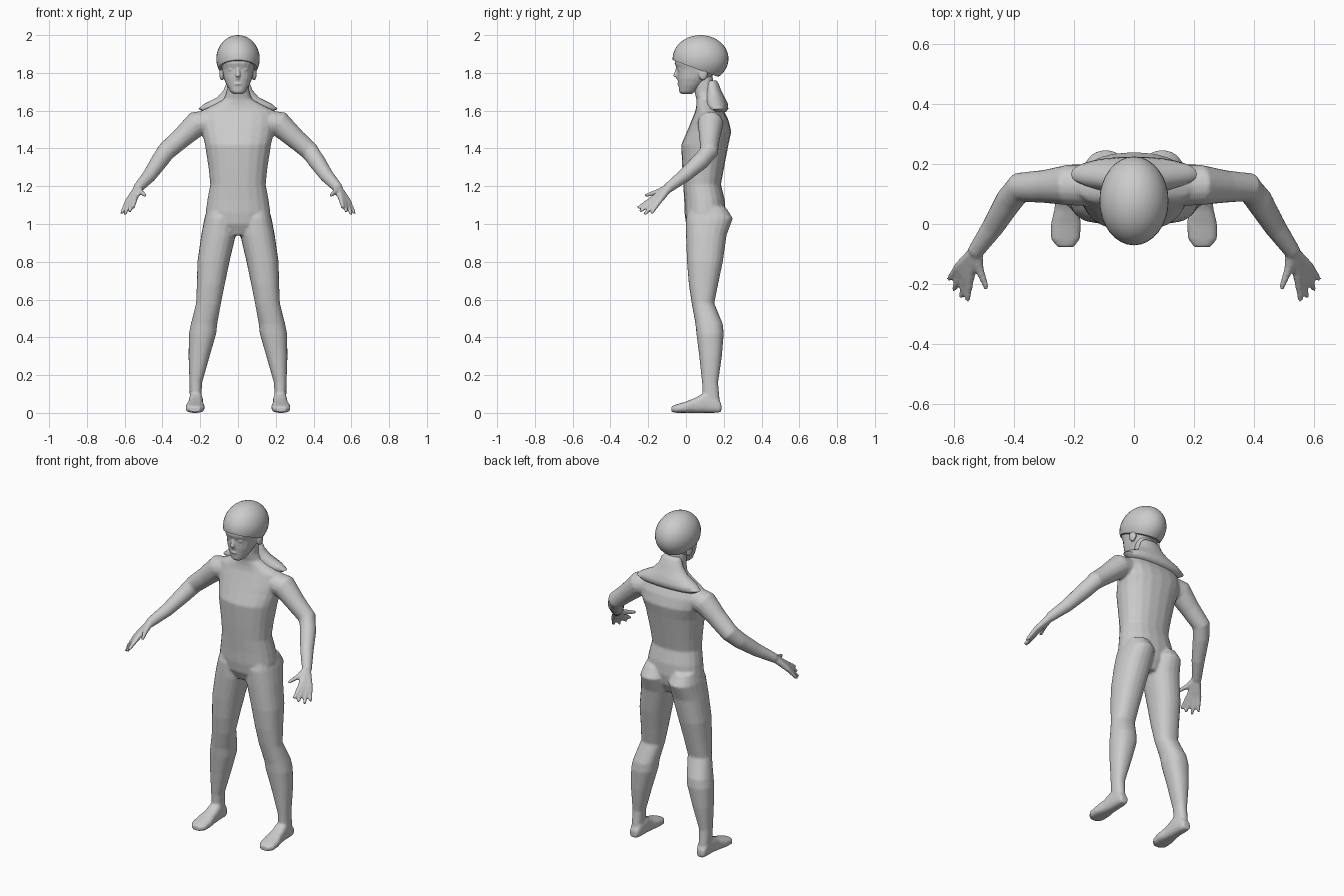
import bpy, bmesh, math
from mathutils import Vector, Matrix

if "Cube" in bpy.data.objects:
    bpy.data.objects.remove(bpy.data.objects["Cube"], do_unlink=True)

grey = bpy.data.materials.new("plain grey")
grey.use_nodes = True
GREY = (0.6, 0.6, 0.6, 1)
grey.diffuse_color = GREY
grey.node_tree.nodes["Principled BSDF"].inputs["Base Color"].default_value = GREY


def skin(bm, rings):
    """Bridge a list of point rings and cap both ends."""
    loops = [[bm.verts.new(p) for p in ring] for ring in rings]
    n = len(loops[0])
    for a, b in zip(loops, loops[1:]):
        for i in range(n):
            j = (i + 1) % n
            bm.faces.new((a[i], a[j], b[j], b[i]))
    bm.faces.new(loops[0])
    bm.faces.new(loops[-1])


def loft(bm, rows, axis="z", side=1, n=20, power=0.88):
    """Rounded sections (t, a0, a1, b0, b1) stacked along z or y."""
    rings = []
    for t, a0, a1, b0, b1 in rows:
        ring = []
        for i in range(n):
            w = math.tau * i / n
            c, s = math.cos(w), math.sin(w)
            c = math.copysign(abs(c) ** power, c)
            s = math.copysign(abs(s) ** power, s)
            a = (a0 + a1) / 2 + c * (a1 - a0) / 2
            b = (b0 + b1) / 2 + s * (b1 - b0) / 2
            ring.append((side * a, b, t) if axis == "z" else (side * a, t, b))
        rings.append(ring)
    skin(bm, rings)


def tube(bm, path, side=1, n=12):
    """Round limb through (x, y, z, radius) points."""
    pts = [Vector((side * p[0], p[1], p[2])) for p in path]
    rings = []
    for k, p in enumerate(pts):
        d = pts[min(k + 1, len(pts) - 1)] - pts[max(k - 1, 0)]
        turn = d.to_track_quat("Z", "Y")
        r = path[k][3]
        rings.append([p + turn @ Vector((r * math.cos(math.tau * i / n),
                                         r * math.sin(math.tau * i / n), 0)) for i in range(n)])
    skin(bm, rings)


def ball(bm, centre, size):
    m = Matrix.Translation(centre) @ Matrix.Diagonal((*size, 1))
    bmesh.ops.create_uvsphere(bm, u_segments=20, v_segments=14, radius=1, matrix=m)


def finish(bm, name, voxel=0, angle=60):
    bmesh.ops.recalc_face_normals(bm, faces=bm.faces)
    mesh = bpy.data.meshes.new(name)
    bm.to_mesh(mesh)
    bm.free()
    mesh.materials.append(grey)
    ob = bpy.data.objects.new(name, mesh)
    bpy.context.collection.objects.link(ob)
    bpy.ops.object.select_all(action="DESELECT")
    bpy.context.view_layer.objects.active = ob
    ob.select_set(True)
    bpy.ops.object.shade_smooth_by_angle(angle=math.radians(angle))
    if voxel:
        fuse = ob.modifiers.new("fuse", "REMESH")
        fuse.mode = "VOXEL"
        fuse.voxel_size = voxel
        fuse.use_smooth_shade = True
        soften = ob.modifiers.new("soften", "SMOOTH")
        soften.factor = 0.5
        soften.iterations = 4
    return ob


def centred(rows):
    return [(z, -w, w, y0, y1) for z, w, y0, y1 in rows]


# Torso and neck
body = bmesh.new()
loft(body, centred([
    (0.94, 0.06, 0.03, 0.17), (1.0, 0.15, 0, 0.2), (1.06, 0.172, -0.008, 0.21),
    (1.13, 0.162, -0.01, 0.205), (1.21, 0.147, -0.015, 0.185), (1.29, 0.155, -0.02, 0.2),
    (1.42, 0.175, -0.025, 0.225), (1.49, 0.192, 0.005, 0.24), (1.55, 0.2, 0.03, 0.225),
    (1.6, 0.19, 0.05, 0.2), (1.63, 0.13, 0.055, 0.18), (1.66, 0.075, 0.055, 0.165),
    (1.7, 0.06, 0.045, 0.15), (1.79, 0.058, 0.04, 0.14)]))

leg = [(1.09, 0.03, 0.16, 0.02, 0.21), (1.03, 0.01, 0.178, 0, 0.248),
       (0.94, 0.012, 0.195, 0, 0.215), (0.8, 0.045, 0.215, 0.005, 0.195),
       (0.68, 0.07, 0.218, 0.015, 0.17), (0.58, 0.09, 0.222, 0.03, 0.15),
       (0.47, 0.11, 0.25, 0.05, 0.195), (0.42, 0.115, 0.26, 0.055, 0.2),
       (0.3, 0.15, 0.262, 0.07, 0.19), (0.16, 0.19, 0.257, 0.085, 0.17),
       (0.05, 0.195, 0.255, 0.09, 0.18)]
foot = [(-0.077, 0.2, 0.255, 0.005, 0.035), (-0.05, 0.18, 0.277, 0, 0.045),
        (0, 0.176, 0.277, 0, 0.06), (0.05, 0.184, 0.265, 0, 0.08),
        (0.1, 0.185, 0.26, 0, 0.11), (0.16, 0.19, 0.255, 0, 0.09),
        (0.187, 0.2, 0.25, 0.005, 0.05)]
arm = [(0.14, 0.125, 1.54, 0.065), (0.22, 0.13, 1.53, 0.068), (0.3, 0.125, 1.455, 0.055),
       (0.38, 0.122, 1.385, 0.05), (0.415, 0.08, 1.335, 0.046), (0.47, -0.01, 1.255, 0.037),
       (0.53, -0.095, 1.19, 0.027)]
wrist = (0.527, -0.09, 1.193)
# Knuckle and tip of each finger, thumb first
fingers = [((0.515, -0.15, 1.17), (0.49, -0.217, 1.15)),
           ((0.545, -0.175, 1.135), (0.555, -0.255, 1.085)),
           ((0.56, -0.17, 1.125), (0.575, -0.245, 1.065)),
           ((0.573, -0.158, 1.12), (0.6, -0.22, 1.05)),
           ((0.585, -0.142, 1.12), (0.617, -0.185, 1.055))]

for side in (1, -1):
    loft(body, leg, side=side)
    loft(body, foot, axis="y", side=side, power=0.75)
    tube(body, arm, side, n=16)
    for knuckle, tip in fingers:
        tube(body, [(*wrist, 0.022), (*knuckle, 0.015), (*tip, 0.009)], side)
finish(body, "body", voxel=0.007)

# Head with nose, brow, lips and ears
head = bmesh.new()
loft(head, centred([
    (1.688, 0.025, -0.025, 0.03), (1.7, 0.04, -0.036, 0.05), (1.735, 0.06, -0.04, 0.09),
    (1.77, 0.075, -0.045, 0.13), (1.82, 0.086, -0.048, 0.17), (1.85, 0.094, -0.06, 0.19),
    (1.89, 0.095, -0.058, 0.19)]))
tube(head, [(0, -0.042, 1.83, 0.009), (0, -0.055, 1.782, 0.013), (0, -0.048, 1.768, 0.008)])
ball(head, (0, -0.037, 1.742), (0.022, 0.01, 0.006))
for side in (1, -1):
    ball(head, (side * 0.085, 0.09, 1.795), (0.014, 0.025, 0.035))
    ball(head, (side * 0.036, -0.036, 1.818), (0.015, 0.008, 0.007))
finish(head, "head", voxel=0.005)

# Cap, cut on a plane that drops toward the back
cap = bmesh.new()
bmesh.ops.create_uvsphere(cap, u_segments=32, v_segments=20, radius=1,
                          matrix=Matrix.Translation((0, 0.077, 1.875))
                          @ Matrix.Diagonal((0.115, 0.148, 0.125, 1)))
cut = bmesh.ops.bisect_plane(cap, geom=cap.verts[:] + cap.edges[:] + cap.faces[:],
                             plane_co=(0, -0.07, 1.868), plane_no=(0, 0.37, 1),
                             clear_inner=True)
rim = [e for e in cut["geom_cut"] if isinstance(e, bmesh.types.BMEdge)]
bmesh.ops.contextual_create(cap, geom=rim)
finish(cap, "cap", angle=50)

# Folded collar draped over the upper back
collar = bmesh.new()
loft(collar, centred([
    (1.592, 0.18, 0.125, 0.21), (1.61, 0.21, 0.108, 0.224), (1.635, 0.18, 0.1, 0.222),
    (1.67, 0.11, 0.1, 0.205), (1.71, 0.075, 0.1, 0.185), (1.745, 0.063, 0.105, 0.172),
    (1.76, 0.05, 0.115, 0.16)]), n=28, power=0.95)
finish(collar, "collar", angle=70)
